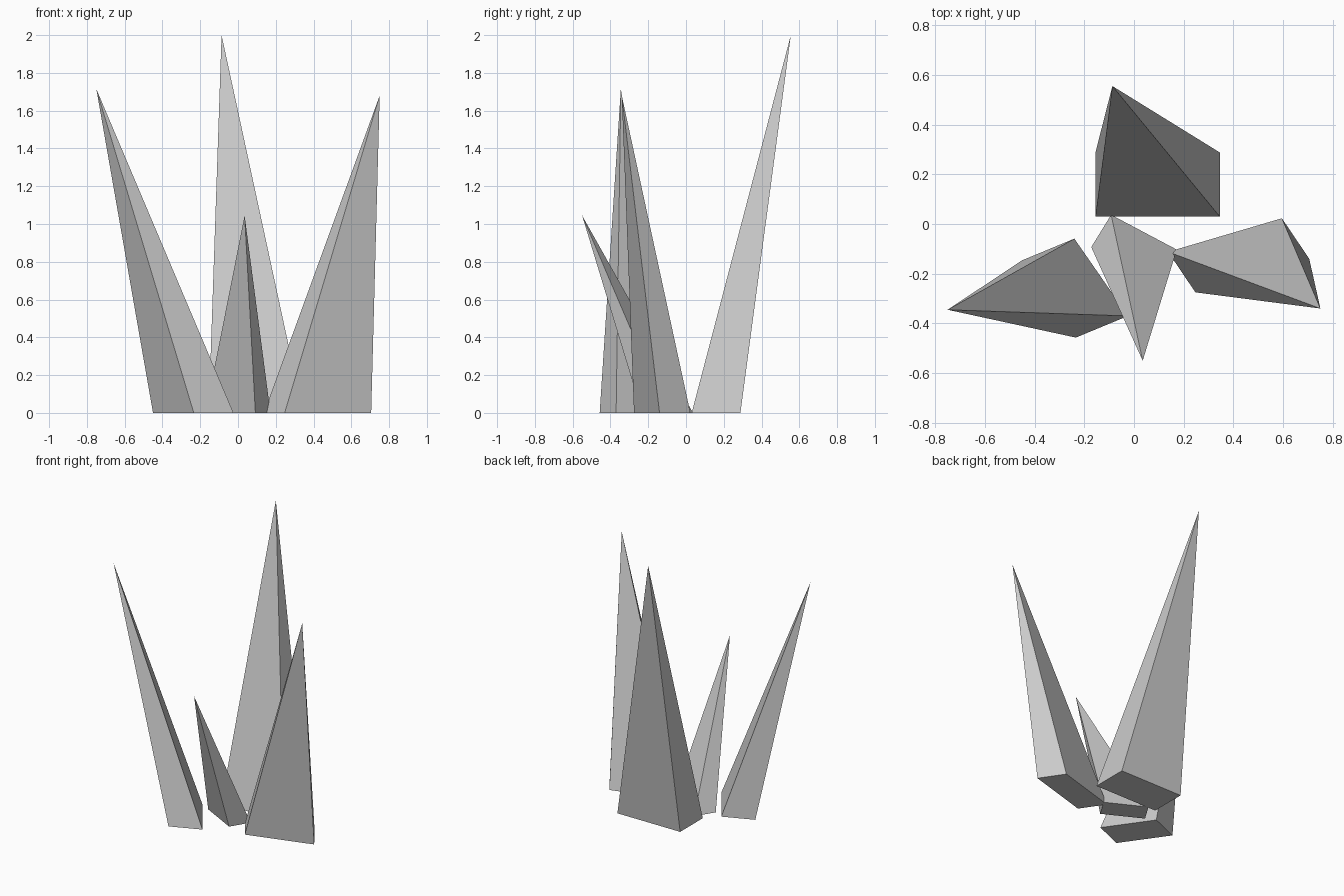
import bpy
import bmesh
from mathutils import Vector

cube = bpy.data.objects.get("Cube")
if cube:
    bpy.data.objects.remove(cube, do_unlink=True)

# One plain stone grey for every spike
stone = bpy.data.materials.new("stone_grey")
stone.use_nodes = True
grey = (0.6, 0.6, 0.6, 1)
stone.diffuse_color = grey
stone.node_tree.nodes["Principled BSDF"].inputs["Base Color"].default_value = grey


def spike(name, corner, side_a, side_b, tip):
    """Closed leaning pyramid on a parallelogram base."""
    o, a, b = (Vector((*v, 0)) for v in (corner, side_a, side_b))
    bm = bmesh.new()
    base = [bm.verts.new(p) for p in (o, o + a, o + a + b, o + b)]
    apex = bm.verts.new(tip)
    bm.faces.new(base)
    for i, v in enumerate(base):
        bm.faces.new((v, base[(i + 1) % 4], apex))
    bmesh.ops.recalc_face_normals(bm, faces=bm.faces)
    mesh = bpy.data.meshes.new(name)
    bm.to_mesh(mesh)
    bm.free()
    mesh.materials.append(stone)
    obj = bpy.data.objects.new(name, mesh)
    bpy.context.collection.objects.link(obj)
    return obj


# Tall spike at the back, leaning backwards
spike("back_spike", (-0.155, 0.03), (0.5, 0), (0, 0.258), (-0.087, 0.555, 2.0))
# Side spikes, leaning outwards
spike("right_spike", (-0.45, -0.146), (0.216, -0.311), (0.21, 0.087), (-0.75, -0.345, 1.715))
spike("left_spike", (0.137, -0.112), (0.11, -0.163), (0.458, 0.135), (0.75, -0.34, 1.68))
# Short spike, leaning forwards
spike("front_spike", (-0.172, -0.093), (0.264, -0.14), (0.08, 0.13), (0.035, -0.55, 1.045))
